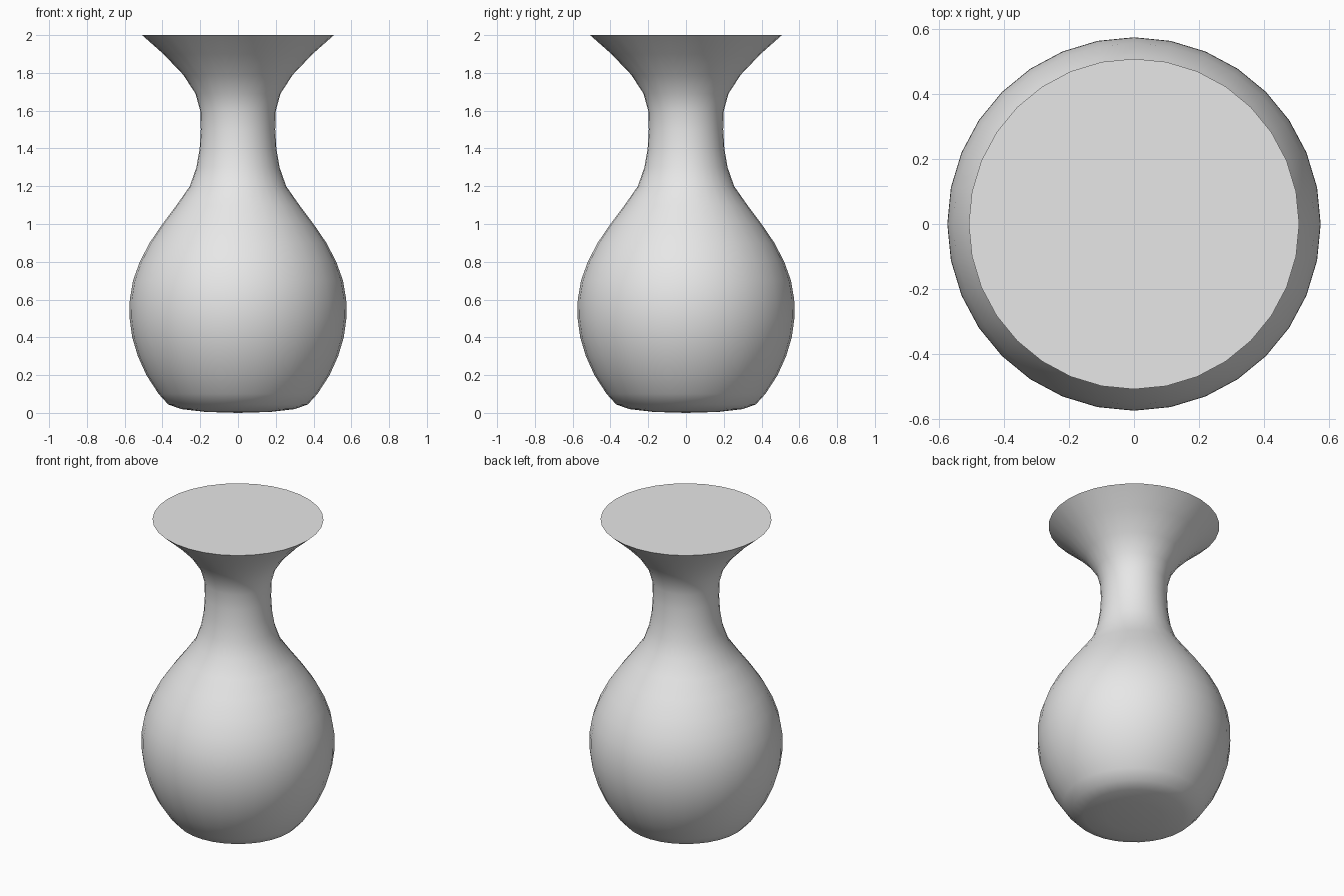
import bpy
import bmesh
from mathutils import Vector
from math import tau, radians

cube = bpy.data.objects.get("Cube")
if cube:
    bpy.data.objects.remove(cube)

# Grey ceramic
grey = bpy.data.materials.new("grey_ceramic")
grey.use_nodes = True
colour = (0.8, 0.8, 0.8, 1)
grey.diffuse_color = colour
grey.node_tree.nodes["Principled BSDF"].inputs["Base Color"].default_value = colour

# Half profile (radius, height) from the base centre up to the flat mouth
PROFILE = [
    (0, 0), (.17, .005), (.3, .02), (.37, .045), (.42, .1), (.485, .2),
    (.53, .3), (.56, .4), (.574, .5), (.573, .6), (.556, .7), (.52, .8),
    (.468, .9), (.4, 1), (.325, 1.1), (.255, 1.2), (.22, 1.3), (.203, 1.4),
    (.197, 1.5), (.2, 1.6), (.225, 1.69), (.29, 1.79), (.395, 1.9),
    (.508, 2), (0, 2),
]

# Vase body: the profile turned around the z axis
bm = bmesh.new()
verts = [bm.verts.new((r, 0, z)) for r, z in PROFILE]
edges = [bm.edges.new(pair) for pair in zip(verts, verts[1:])]
bmesh.ops.spin(bm, geom=verts + edges, cent=Vector(), axis=(0, 0, 1),
               angle=tau, steps=32, use_duplicate=False)
bmesh.ops.remove_doubles(bm, verts=bm.verts, dist=0.0005)
bmesh.ops.recalc_face_normals(bm, faces=bm.faces)

mesh = bpy.data.meshes.new("vase_body")
bm.to_mesh(mesh)
bm.free()
mesh.materials.append(grey)
vase = bpy.data.objects.new("vase_body", mesh)
bpy.context.collection.objects.link(vase)

# Smooth sides with a crisp rim
bpy.ops.object.select_all(action='DESELECT')
vase.select_set(True)
bpy.context.view_layer.objects.active = vase
bpy.ops.object.shade_smooth_by_angle(angle=radians(40))
